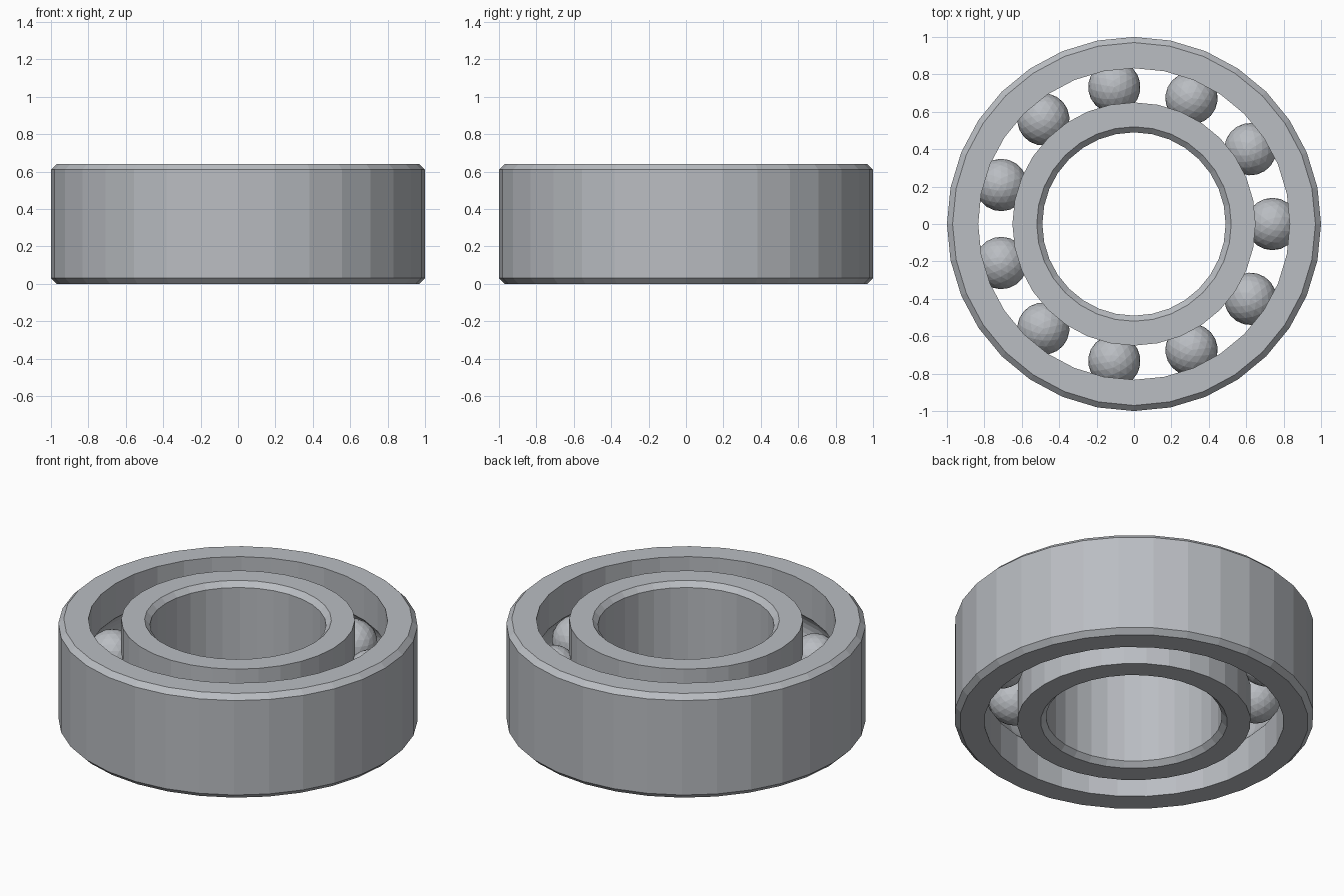
import bpy
import bmesh
from math import pi, cos, sin, acos
from mathutils import Vector, Matrix

cube = bpy.data.objects.get("Cube")
if cube:
    bpy.data.objects.remove(cube, do_unlink=True)

HEIGHT = 0.64
MID = HEIGHT / 2
CHAMFER = 0.03
SEGMENTS = 32
PITCH = 0.74          # radius of the circle of ball centres
BALL_RADIUS = 0.14
BALL_COUNT = 11
GROOVE_RADIUS = 0.143

# Single steel colour
steel = bpy.data.materials.new("brushed_steel")
steel.use_nodes = True
colour = (0.49, 0.51, 0.54, 1)
steel.diffuse_color = colour
steel.node_tree.nodes["Principled BSDF"].inputs["Base Color"].default_value = colour


def add_object(name, bm):
    mesh = bpy.data.meshes.new(name)
    bm.to_mesh(mesh)
    bm.free()
    mesh.materials.append(steel)
    obj = bpy.data.objects.new(name, mesh)
    bpy.context.collection.objects.link(obj)
    return obj


def groove(race, steps=8):
    """Arc of the ball track where it cuts the race wall, bottom to top."""
    side = 1 if race > PITCH else -1
    half = acos(abs(race - PITCH) / GROOVE_RADIUS)
    angles = [-half + 2 * half * i / steps for i in range(steps + 1)]
    return [(PITCH + side * GROOVE_RADIUS * cos(a), MID + GROOVE_RADIUS * sin(a))
            for a in angles]


def add_ring(name, race, wall):
    """Lathe a ring with a grooved race and a chamfered plain wall."""
    inset = wall - CHAMFER if wall > race else wall + CHAMFER
    profile = [(race, 0), *groove(race), (race, HEIGHT), (inset, HEIGHT),
               (wall, HEIGHT - CHAMFER), (wall, CHAMFER), (inset, 0)]
    bm = bmesh.new()
    verts = [bm.verts.new((r, 0, z)) for r, z in profile]
    edges = [bm.edges.new((v, verts[i - 1])) for i, v in enumerate(verts)]
    bmesh.ops.spin(bm, geom=verts + edges, cent=(0, 0, 0), axis=(0, 0, 1),
                   angle=2 * pi, steps=SEGMENTS)
    bmesh.ops.remove_doubles(bm, verts=bm.verts[:], dist=0.0005)
    bmesh.ops.recalc_face_normals(bm, faces=bm.faces[:])
    return add_object(name, bm)


# Races
add_ring("outer_ring", 0.833, 1.0)
add_ring("inner_ring", 0.65, 0.49)

# Balls
for i in range(BALL_COUNT):
    turn = Matrix.Rotation(2 * pi * i / BALL_COUNT, 4, 'Z')
    place = turn @ Matrix.Translation(Vector((PITCH, 0, MID)))
    bm = bmesh.new()
    bmesh.ops.create_icosphere(bm, subdivisions=3, radius=BALL_RADIUS, matrix=place)
    add_object(f"ball_{i + 1}", bm)
